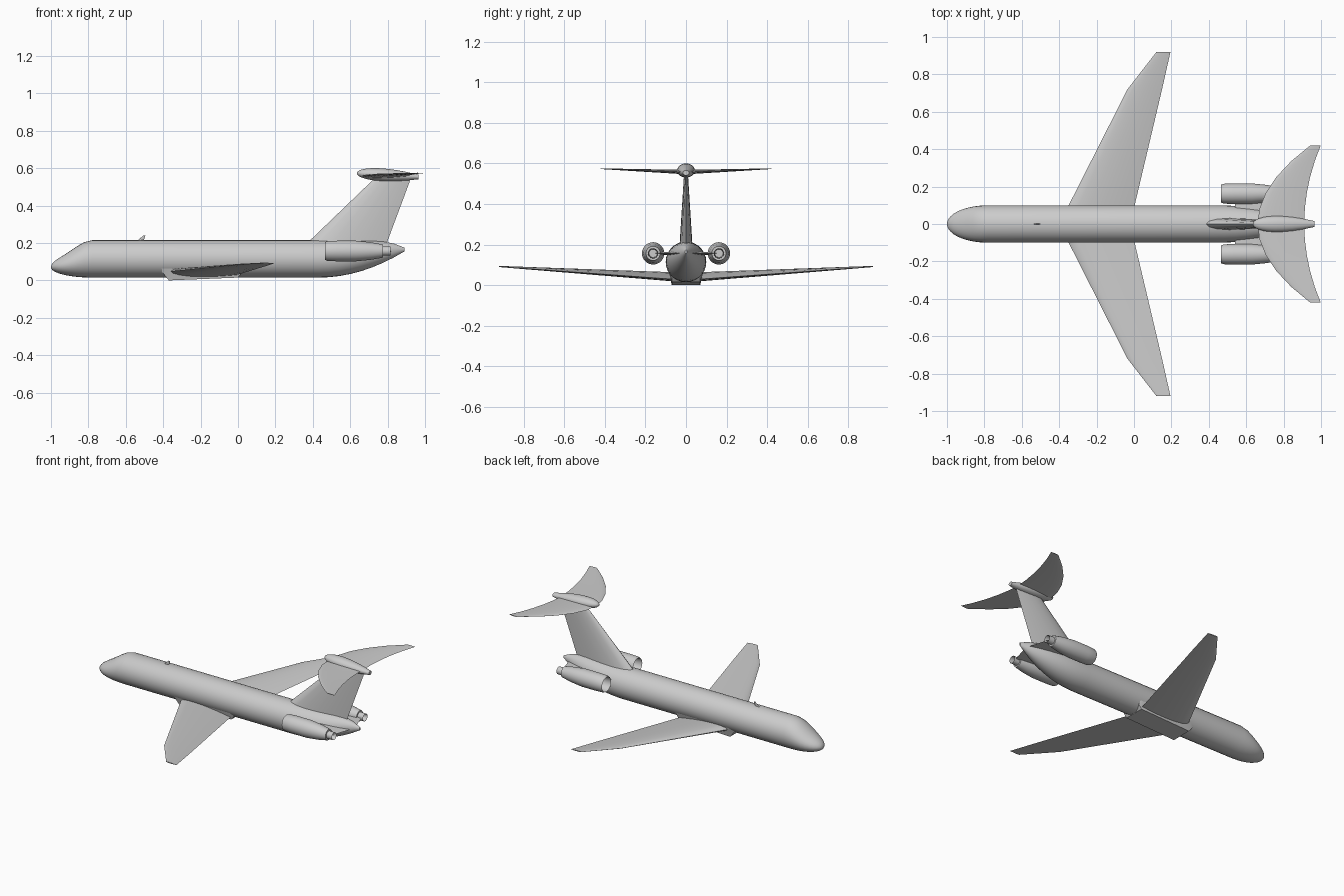
import bpy
import bmesh
from math import radians, sin, cos, sqrt, tau, copysign

cube = bpy.data.objects.get("Cube")
if cube:
    bpy.data.objects.remove(cube, do_unlink=True)

# One plain paint for the whole aircraft
paint = bpy.data.materials.new("plain grey")
paint.use_nodes = True
GREY = (0.6, 0.6, 0.6, 1)
paint.diffuse_color = GREY
paint.node_tree.nodes["Principled BSDF"].inputs["Base Color"].default_value = GREY


def loft(name, rings, mirror=False, smooth=35):
    """Skin a row of equal point rings, cap the ends, optionally mirror across y."""
    bm = bmesh.new()
    rows = [[bm.verts.new(point) for point in ring] for ring in rings]
    for near, far in zip(rows, rows[1:]):
        for i in range(len(near)):
            bm.faces.new((near[i - 1], near[i], far[i], far[i - 1]))
    bm.faces.new(rows[0])
    bm.faces.new(rows[-1])
    bmesh.ops.remove_doubles(bm, verts=bm.verts, dist=0.00001)
    bmesh.ops.recalc_face_normals(bm, faces=bm.faces)
    mesh = bpy.data.meshes.new(name)
    bm.to_mesh(mesh)
    bm.free()
    mesh.materials.append(paint)
    part = bpy.data.objects.new(name, mesh)
    bpy.context.collection.objects.link(part)
    bpy.ops.object.select_all(action="DESELECT")
    part.select_set(True)
    bpy.context.view_layer.objects.active = part
    bpy.ops.object.shade_smooth_by_angle(angle=radians(smooth))
    if mirror:
        modifier = part.modifiers.new("mirror", "MIRROR")
        modifier.use_axis = (False, True, False)


def steps(count):
    """Even fractions from zero to one."""
    return [i / count for i in range(count + 1)]


def mix(start, end, t):
    return start + (end - start) * t


def oval(x, bottom, top, half, y=0, sides=28):
    """Elliptical ring across the length of the aircraft."""
    middle, rise = (top + bottom) / 2, (top - bottom) / 2
    turns = [tau * i / sides for i in range(sides)]
    return [(x, y + half * cos(a), middle + rise * sin(a)) for a in turns]


def aerofoil(front, back, thick, sides=16):
    """Blunt-nosed, sharp-tailed outline as pairs of x and offset."""
    outline = []
    for i in range(sides):
        angle = tau * i / sides
        chord = (1 - cos(angle)) / 2
        offset = 1.3 * thick * sqrt(chord) * (1 - chord)
        outline.append((mix(front, back, chord), copysign(offset, sin(angle))))
    return outline


def flat_foil(front, back, span, thick, height, droop=0):
    """Aerofoil lying flat at a given span, its rear edge drooped."""
    return [(x, span, height + offset - droop * (x - front) / (back - front))
            for x, offset in aerofoil(front, back, thick)]


def upright_foil(front, back, height, thick):
    """Aerofoil for a vertical surface at a given height."""
    return [(x, offset, height) for x, offset in aerofoil(front, back, thick)]


# Fuselage: drooped round nose, straight tube, upswept tail cone
RADIUS, BELLY, ROOF = 0.1, 0.015, 0.215


def nose_ring(t):
    dome = sqrt(1 - (1 - t) ** 2)
    screen = (t * t * (3 - 2 * t)) ** 1.5
    tip = 0.07
    top = tip + 0.08 * dome + (ROOF - tip - 0.08) * screen
    return oval(mix(-1, -0.78, t), mix(tip, BELLY, dome), top, RADIUS * dome)


def tail_ring(t):
    half = mix(RADIUS, 0.005, t ** 2.3)
    return oval(mix(0.43, 0.89, t), mix(BELLY, 0.155, t * t), mix(ROOF, 0.175, t ** 6), half)


loft("fuselage", [nose_ring(t * t) for t in steps(10)] + [tail_ring(t) for t in steps(8)])

# Flat-bottomed fairing under the wing roots
FAIRING = [(-0.41, 0.05), (-0.37, 0), (0, 0.015), (0.02, 0.04)]
loft("belly_fairing", [[(x, -0.085, 0.065), (x, -0.07, bottom), (x, 0.07, bottom),
                        (x, 0.085, 0.065)] for x, bottom in FAIRING], smooth=20)

# Swept main wings: thickness and droop fade towards the tip, with gentle dihedral
WING = [(-0.4, -0.02, 0), (-0.035, 0.15, 0.72), (0.12, 0.195, 0.92)]
loft("wings", [flat_foil(front, back, span, 0.046 * (1 - 0.95 * span),
                         0.045 + 0.052 * span, 0.02 * (1 - span))
               for front, back, span in WING], mirror=True)

# Swept fin
loft("tail_fin", [upright_foil(0.355, 0.79, 0.185, 0.065),
                  upright_foil(0.745, 0.93, 0.56, 0.018)])

# Tailplane: both edges sweep back in a curve
SPAN = 0.42
loft("tailplane", [flat_foil(0.66 + 1.6 * y * y, 0.91 + 0.5 * y * y, y,
                             0.022 * (1 - 2 * y), 0.557 + 0.04 * y)
                   for y in [SPAN * t for t in steps(5)]], mirror=True)


# Bullet fairing where fin and tailplane meet
def bullet_ring(t):
    girth = 2.4 * sqrt(t) * (1 - 0.85 * t)
    middle, rise = 0.573 - 0.02 * t, 0.034 * girth
    return oval(mix(0.635, 0.965, t), middle - rise, middle + rise, 0.043 * girth)


loft("tail_bullet", [bullet_ring(t * t) for t in steps(10)])

# Rear engines: spinner, intake, cowl and nozzle in one turned profile
ENGINE_Y, ENGINE_Z = 0.162, 0.157
ENGINE = [(0.5, 0), (0.53, 0.02), (0.53, 0.042), (0.466, 0.048), (0.48, 0.053), (0.53, 0.055),
          (0.63, 0.055), (0.71, 0.047), (0.775, 0.035), (0.775, 0.025), (0.815, 0.024),
          (0.78, 0.02), (0.78, 0)]
loft("engines", [oval(x, ENGINE_Z - r, ENGINE_Z + r, r, ENGINE_Y) for x, r in ENGINE],
     mirror=True)

# Thin stub pylons carrying the engines
loft("engine_pylons", [flat_foil(0.54, 0.84, 0.02, 0.016, ENGINE_Z),
                       flat_foil(0.54, 0.8, 0.15, 0.014, ENGINE_Z)], mirror=True)

# Small swept blade aerial on the roof
loft("roof_aerial", [upright_foil(-0.54, -0.505, 0.21, 0.008),
                     upright_foil(-0.507, -0.495, 0.24, 0.004)])
